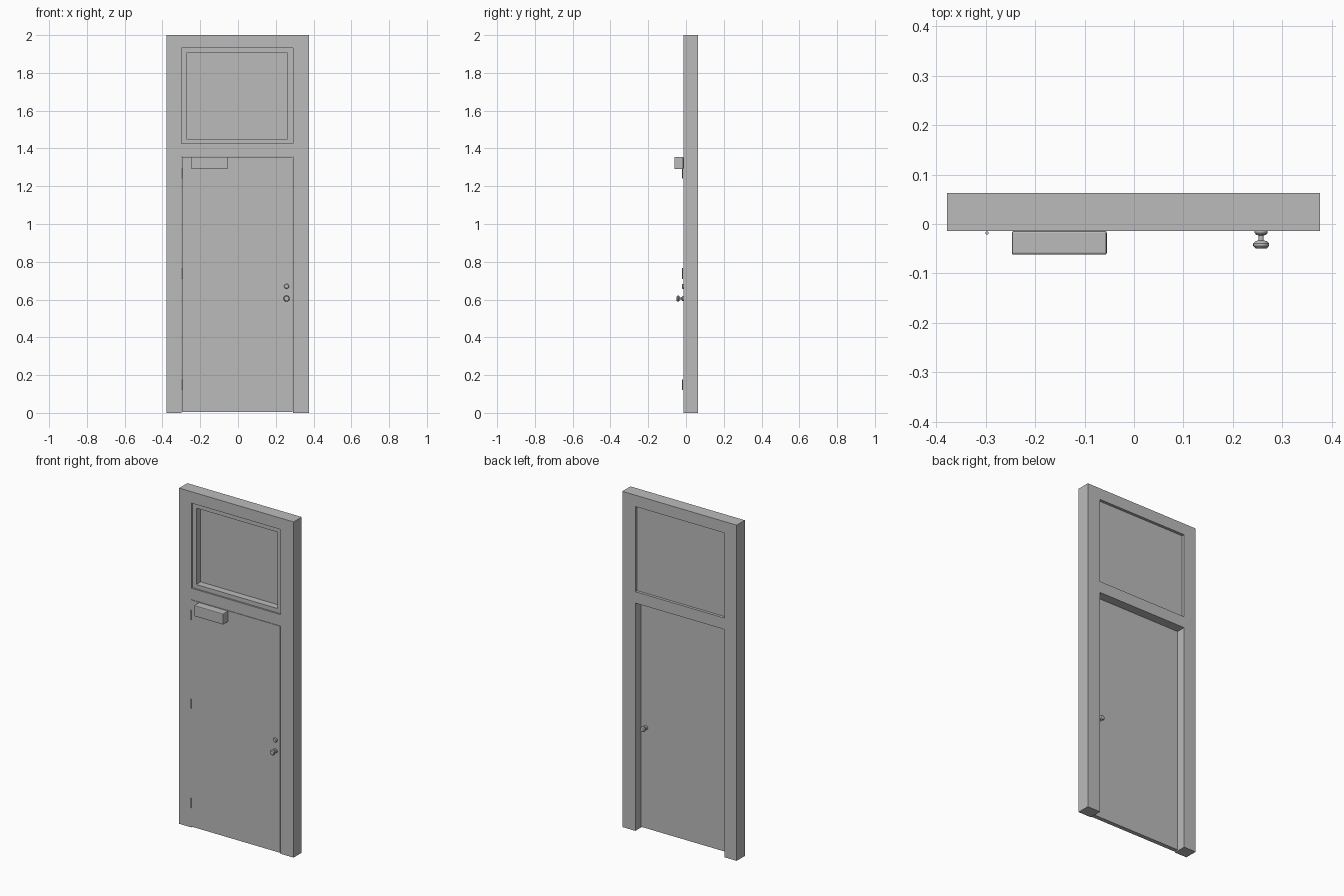
import bpy, bmesh, math
from mathutils import Matrix

if "Cube" in bpy.data.objects:
    bpy.data.objects.remove(bpy.data.objects["Cube"])

grey = bpy.data.materials.new("plain_grey")
grey.diffuse_color = (0.5, 0.5, 0.5, 1)
grey.use_nodes = True
grey.node_tree.nodes["Principled BSDF"].inputs["Base Color"].default_value = grey.diffuse_color


def finish(name, bm, smooth=False):
    bmesh.ops.recalc_face_normals(bm, faces=bm.faces[:])
    me = bpy.data.meshes.new(name)
    bm.to_mesh(me)
    bm.free()
    me.materials.append(grey)
    ob = bpy.data.objects.new(name, me)
    bpy.context.collection.objects.link(ob)
    if smooth:
        bpy.ops.object.select_all(action='DESELECT')
        ob.select_set(True)
        bpy.context.view_layer.objects.active = ob
        bpy.ops.object.shade_smooth_by_angle(angle=math.radians(35))
    return ob


def panel(name, xs, zs, holes, y0, y1):
    """Flat sheet of grid cells in xz, minus the holes, given thickness in y."""
    bm = bmesh.new()
    grid = [[bm.verts.new((x, y0, z)) for z in zs] for x in xs]
    for i in range(len(xs) - 1):
        for k in range(len(zs) - 1):
            if (i, k) not in holes:
                bm.faces.new((grid[i][k], grid[i + 1][k],
                              grid[i + 1][k + 1], grid[i][k + 1]))
    out = bmesh.ops.extrude_face_region(bm, geom=bm.faces[:], use_keep_orig=True)
    for v in out["geom"]:
        if isinstance(v, bmesh.types.BMVert):
            v.co.y = y1
    return finish(name, bm)


def lathe(name, profile, x, y, z, direction=-1, steps=20):
    """Spin (radius, distance) points about a y axis through x, y, z."""
    bm = bmesh.new()
    pts = [bm.verts.new((x + r, y + direction * d, z)) for r, d in profile]
    edges = [bm.edges.new(p) for p in zip(pts, pts[1:])]
    bmesh.ops.spin(bm, geom=pts + edges, cent=(x, y, z), axis=(0, 1, 0),
                   angle=math.tau, steps=steps, use_merge=True)
    bmesh.ops.remove_doubles(bm, verts=bm.verts[:], dist=0.0001)
    return finish(name, bm, True)


FRONT, BACK = -0.014, 0.063
LEFT, RIGHT = -0.298, 0.290
DOOR_BACK = 0.011

# surround with door and window openings
panel("door_frame", [-0.378, LEFT, RIGHT, 0.376], [0, 1.357, 1.425, 1.932, 2.0],
      {(1, 0), (1, 2)}, FRONT, BACK)

# door leaf
panel("door_leaf", [LEFT + 0.002, RIGHT - 0.002], [0.005, 1.355], set(), FRONT, DOOR_BACK)

# upper window
panel("window_sash", [LEFT, -0.272, 0.262, RIGHT], [1.425, 1.450, 1.905, 1.932],
      {(1, 1)}, -0.004, 0.046)
panel("window_pane", [LEFT, RIGHT], [1.425, 1.932], set(), 0.037, 0.0465)

# door closer box
closer = panel("door_closer", [-0.247, -0.055], [1.290, 1.355], set(), -0.062, FRONT)
bev = closer.modifiers.new("soft_edges", 'BEVEL')
bev.width = 0.004
bev.segments = 2

# hinge pins
for i, z in enumerate((0.148, 0.738, 1.268)):
    bm = bmesh.new()
    bmesh.ops.create_cone(bm, cap_ends=True, segments=12, radius1=0.0032,
                          radius2=0.0032, depth=0.056,
                          matrix=Matrix.Translation((-0.297, -0.018, z)))
    finish(f"hinge_{i + 1}", bm, True)

# knobs on both faces
knob = [(0, 0), (0.013, 0), (0.013, 0.004), (0.010, 0.008), (0.005, 0.009),
        (0.005, 0.019), (0.012, 0.021), (0.016, 0.025), (0.016, 0.030),
        (0.012, 0.035), (0, 0.036)]
lathe("front_knob", knob, 0.257, FRONT, 0.605)
lathe("back_knob", knob, 0.257, DOOR_BACK, 0.605, 1)

# lock cylinder above the front knob
lathe("lock_cylinder", [(0, 0), (0.013, 0), (0.013, 0.004), (0.010, 0.008), (0, 0.008)],
      0.257, FRONT, 0.670)
